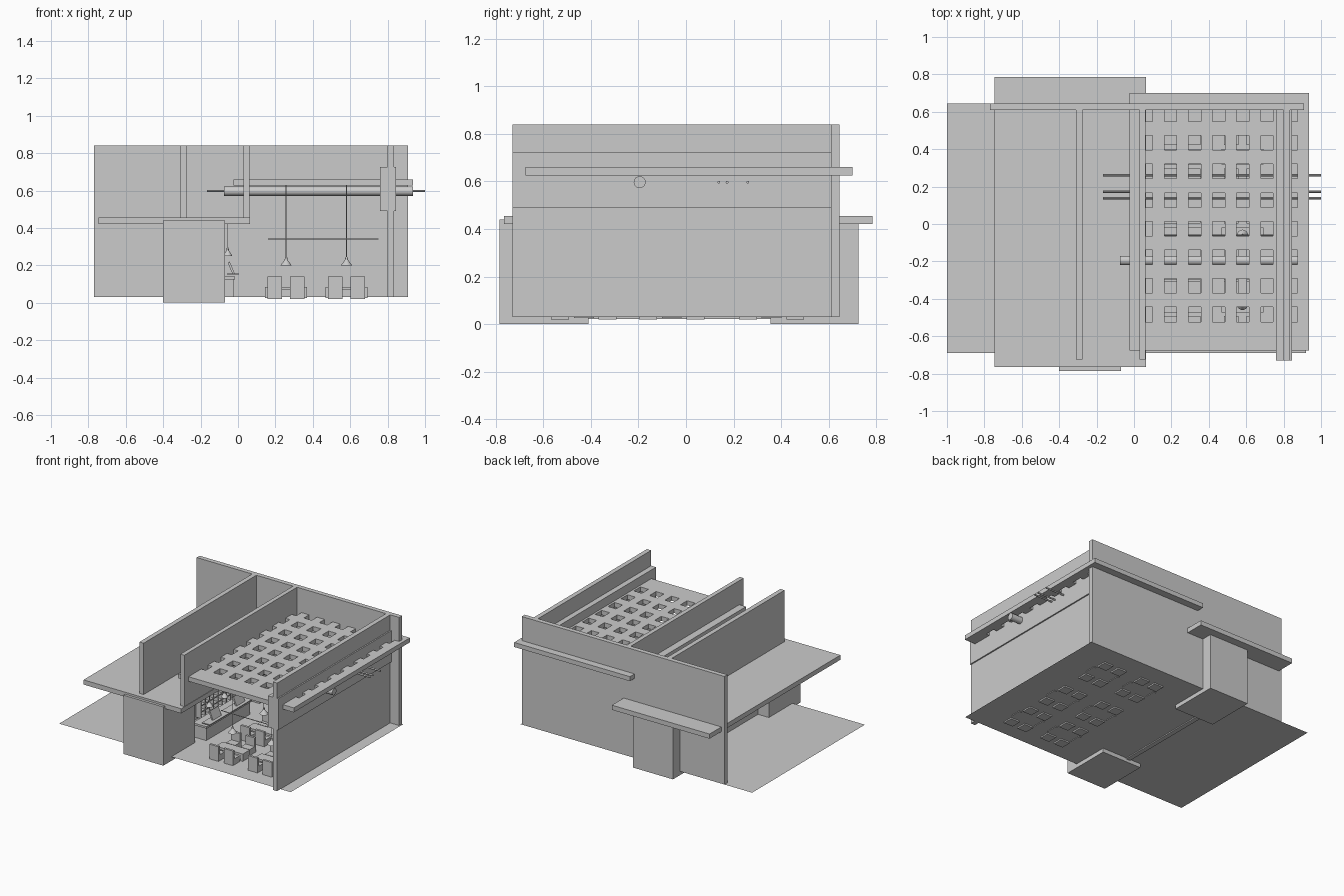
import bpy, bmesh, math
from mathutils import Matrix

if "Cube" in bpy.data.objects:
    bpy.data.objects.remove(bpy.data.objects["Cube"])


def box(name, x0, x1, y0, y1, z0, z1, tilt=0):
    bm = bmesh.new()
    bmesh.ops.create_cube(bm, size=1)
    bmesh.ops.scale(bm, vec=(x1 - x0, y1 - y0, z1 - z0), verts=bm.verts)
    return finish(name, bm, ((x0 + x1) / 2, (y0 + y1) / 2, (z0 + z1) / 2), tilt)


def finish(name, bm, loc=(0, 0, 0), tilt=0):
    me = bpy.data.meshes.new(name)
    bm.to_mesh(me)
    bm.free()
    ob = bpy.data.objects.new(name, me)
    ob.location = loc
    ob.rotation_euler = (0, tilt, 0)
    bpy.context.collection.objects.link(ob)
    return ob


def smooth(ob):
    bpy.ops.object.select_all(action='DESELECT')
    ob.select_set(True)
    bpy.context.view_layer.objects.active = ob
    bpy.ops.object.shade_smooth_by_angle()


def pipe(name, x0, x1, y, z, r, n=24):
    bm = bmesh.new()
    bmesh.ops.create_cone(bm, cap_ends=True, segments=n, radius1=r, radius2=r, depth=x1 - x0,
                          matrix=Matrix.Rotation(math.pi / 2, 4, 'Y'))
    smooth(finish(name, bm, ((x0 + x1) / 2, y, z)))


def pendant(x, y, z, top, r=0.03):
    # shade, collar and cable in one mesh
    bm = bmesh.new()
    for r1, r2, a, b in ((r, r * 0.25, z, z + 0.03),
                         (r * 0.25, r * 0.2, z + 0.03, z + 0.045),
                         (0.002, 0.002, z + 0.045, top)):
        bmesh.ops.create_cone(bm, cap_ends=True, segments=16, radius1=r1, radius2=r2,
                              depth=b - a, matrix=Matrix.Translation((x, y, (a + b) / 2)))
    smooth(finish("pendant_lamp", bm))


# Floor sheet
bm = bmesh.new()
bm.faces.new([bm.verts.new(p) for p in ((-1, -.69, .03), (.92, -.69, .03),
                                        (.92, .645, .03), (-1, .645, .03))])
finish("floor", bm)

# Main walls
box("back_wall", -.77, .91, .61, .645, .03, .84)
box("right_wall", .80, .835, -.73, .61, .03, .84)
box("right_wall_band", .76, .845, -.73, .61, .49, .725)
box("upper_wall_left", -.31, -.275, -.725, .61, .44, .84)
box("upper_wall_middle", .03, .062, -.725, .61, .44, .84)
box("lower_partition", -.31, -.275, -.41, .36, .022, .43)

# Low roof and its two block piers
box("low_roof", -.745, .065, -.765, .785, .42, .455)
box("front_pier", -.40, -.07, -.785, -.41, 0, .44)
box("back_pier", -.40, -.07, .355, .725, 0, .44)

# High roof slab with a 7 by 8 grid of square openings
xs, ys = [-.025], [-.675]
for i in range(7):
    c = .066 + i * .129
    xs += [c - .033, c + .033]
for j in range(8):
    c = -.484 + j * .153
    ys += [c - .039, c + .039]
xs.append(.935)
ys.append(.70)
bm = bmesh.new()
grid = [[bm.verts.new((x, y, .66)) for y in ys] for x in xs]
for i in range(len(xs) - 1):
    for j in range(len(ys) - 1):
        if not (i % 2 and j % 2):
            bm.faces.new((grid[i][j], grid[i + 1][j], grid[i + 1][j + 1], grid[i][j + 1]))
mod = finish("waffle_roof", bm).modifiers.new("thickness", 'SOLIDIFY')
mod.thickness = .034
mod.offset = -1

# Duct and service pipes
pipe("air_duct", -.075, .935, -.195, .597, .025, 32)
for y in (.138, .173, .26):
    pipe("service_pipe", -.165, 1, y, .597, .006, 12)

# Six dining sets: table, four chairs, lamp
for y in (-.43, -.06, .36):
    pipe("light_bar", .16, .75, y, .34, .003, 8)
    for x in (.257, .58):
        box("table_top", x - .113, x + .113, y - .042, y + .042, .068, .085)
        for s in (-1, 1):
            box("table_side", x + s * .104 - .009, x + s * .104 + .009,
                y - .042, y + .042, .025, .07)
            for cx in (x - .06, x + .06):
                near, far = sorted((y + s * .062, y + s * .137))
                box("chair_seat", cx - .038, cx + .038, near, far, .02, .075)
                near, far = sorted((y + s * .12, y + s * .137))
                box("chair_back", cx - .038, cx + .038, near, far, .07, .14)
        pendant(x, y, .2, .63)

# Service counter with tilted displays and lamps
box("counter", -.12, -.025, -.34, .18, .03, .125)
box("counter_top", -.13, -.015, -.35, .19, .125, .14)
box("counter_ledge", -.06, .005, -.34, .18, .15, .157)
for y in (-.22, .06):
    box("display_panel", -.042, -.03, y - .05, y + .05, .15, .22, -.4)
for y in (-.26, -.08, .10):
    pendant(-.055, y, .25, .425, .025)

# Lattice rack on the partition
for i in range(8):
    y = -.1 + i * .05
    box("rack_upright", -.275, -.235, y - .004, y + .004, .05, .33)
for i in range(7):
    z = .05 + i * .046
    box("rack_shelf", -.275, -.235, -.1, .25, z - .004, z + .004)
